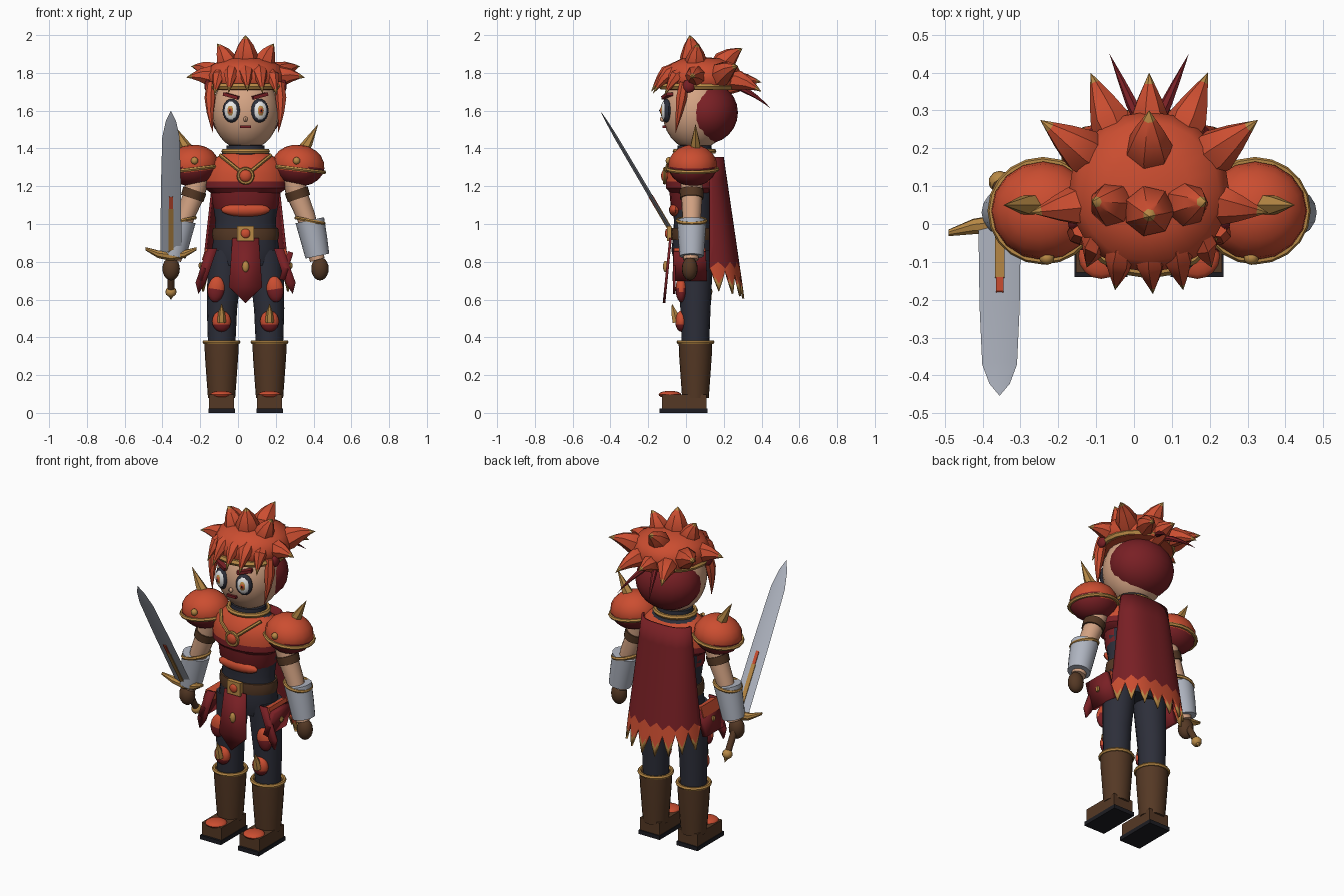
import bpy, bmesh, math
from mathutils import Vector, Matrix, Euler

if "Cube" in bpy.data.objects:
    bpy.data.objects.remove(bpy.data.objects["Cube"])

CX, CY = 0.04, 0.045          # body axis
OBJS = []


def material(name, *rgb):
    m = bpy.data.materials.new(name)
    m.use_nodes = True
    m.diffuse_color = (*rgb, 1)
    m.node_tree.nodes["Principled BSDF"].inputs["Base Color"].default_value = (*rgb, 1)
    return m


ORANGE = material("orange", .60, .075, .03)
RED = material("dark red", .19, .014, .018)
GOLD = material("gold", .48, .25, .06)
NAVY = material("dark cloth", .026, .028, .042)
BROWN = material("brown leather", .09, .04, .018)
SKIN = material("skin", .66, .37, .23)
SILVER = material("silver", .43, .46, .53)
WHITE = material("white", .85, .85, .85)
BLACK = material("black", .012, .012, .016)


def finish(name, bm, *mats):
    bmesh.ops.recalc_face_normals(bm, faces=bm.faces)
    me = bpy.data.meshes.new(name)
    bm.to_mesh(me)
    bm.free()
    for m in mats:
        me.materials.append(m)
    ob = bpy.data.objects.new(name, me)
    bpy.context.collection.objects.link(ob)
    OBJS.append(ob)
    return ob


def sweep(name, pts, radii, mat, tip=None, split=99, sides=16, flat=(1, 1)):
    """Rings along a path; segments from split on take the tip colour."""
    bm = bmesh.new()
    pts = [Vector(p) for p in pts]
    q = Vector((0, 0, 1)).rotation_difference((pts[-1] - pts[0]).normalized())
    rings = []
    for p, r in zip(pts, radii):
        r = max(r, 1e-5)
        angs = [math.tau * k / sides for k in range(sides)]
        rings.append([bm.verts.new(p + q @ Vector((r * flat[0] * math.cos(a), r * flat[1] * math.sin(a), 0)))
                      for a in angs])
    for i, (a, b) in enumerate(zip(rings, rings[1:])):
        for k in range(sides):
            j = (k + 1) % sides
            bm.faces.new((a[k], a[j], b[j], b[k])).material_index = int(i >= split)
    for ring, r, i in ((rings[0], radii[0], 0), (rings[-1], radii[-1], len(pts) - 2)):
        if r > 0:
            bm.faces.new(ring).material_index = int(i >= split)
    bmesh.ops.remove_doubles(bm, verts=bm.verts, dist=1e-4)
    return finish(name, bm, mat, tip or mat)


def lathe(name, profile, mat, tip=None, split=99, depth=.68, x=CX, y=CY, sides=20):
    return sweep(name, [(x, y, z) for r, z in profile], [r for r, z in profile], mat, tip, split, sides, (1, depth))


def ball(name, loc, size, mat, rot=(0, 0, 0), low=None, cut=0, seg=16):
    """Ellipsoid; faces under height cut take the low colour."""
    bm = bmesh.new()
    mt = Matrix.Translation(loc) @ Euler(rot).to_matrix().to_4x4() @ Matrix.Diagonal((*size, 1))
    bmesh.ops.create_uvsphere(bm, u_segments=seg, v_segments=seg * 5 // 8, radius=1, matrix=mt)
    for f in bm.faces:
        f.material_index = int(low is not None and f.calc_center_median().z < cut)
    return finish(name, bm, mat, low or mat)


def box(name, loc, size, mat, rot=(0, 0, 0)):
    bm = bmesh.new()
    mt = Matrix.Translation(loc) @ Euler(rot).to_matrix().to_4x4() @ Matrix.Diagonal((*size, 1))
    bmesh.ops.create_cube(bm, size=1, matrix=mt)
    return finish(name, bm, mat)


def hoop(name, loc, major, minor, mat=GOLD, depth=1.0, rot=(0, 0, 0), sides=20):
    bm = bmesh.new()
    mt = Matrix.Translation(loc) @ Euler(rot).to_matrix().to_4x4()
    rows = [[bm.verts.new(mt @ Vector(((major + minor * math.cos(b)) * math.cos(a),
             (major + minor * math.cos(b)) * math.sin(a) * depth, minor * math.sin(b))))
             for b in [math.tau * j / 6 for j in range(6)]] for a in [math.tau * i / sides for i in range(sides)]]
    for i in range(sides):
        for j in range(6):
            a, b, k = rows[i], rows[(i + 1) % sides], (j + 1) % 6
            bm.faces.new((a[j], b[j], b[k], a[k]))
    return finish(name, bm, mat)


def plate(name, outline, loc, rot, mat, trim=GOLD, thick=.014):
    """Trimmed flat panel drawn in local x and z."""
    bm = bmesh.new()
    f = bm.faces.new([bm.verts.new((x, 0, z)) for x, z in outline])
    if trim != mat:
        r = bmesh.ops.inset_region(bm, faces=[f], thickness=.011, use_even_offset=True)
        for e in r["faces"]:
            e.material_index = 1
    bmesh.ops.transform(bm, verts=bm.verts, matrix=Matrix.Translation(loc) @ Euler(rot).to_matrix().to_4x4())
    ob = finish(name, bm, mat, trim)
    s = ob.modifiers.new("thickness", "SOLIDIFY")
    s.thickness, s.offset = thick, 0
    return ob


def spike(name, base, tip, r, mat=ORANGE, end=GOLD, bend=(0, 0, 0), sides=7):
    a, b, m = Vector(base), Vector(tip), Vector(bend)
    ts = (0, .3, .6, .84, 1)
    path = [a.lerp(b, t) + m * 4 * t * (1 - t) for t in ts]
    return sweep(name, path, [r * k for k in (.85, 1, .62, .25, 0)], mat, end, 3, sides)


# Torso, armour and belt
lathe("torso", [(.15, .78), (.18, .86), (.165, .95), (.16, 1.02), (.175, 1.12), (.19, 1.25),
                (.17, 1.33), (.12, 1.38), (.085, 1.41), (.08, 1.45)], NAVY)
lathe("belly_armour", [(.145, 1.05), (.172, 1.09), (.185, 1.19)], RED, depth=.7, y=.04)
lathe("chest_armour", [(.185, 1.165), (.218, 1.19), (.218, 1.225), (.212, 1.27), (.19, 1.33), (.12, 1.375)],
      RED, ORANGE, 2, .67, y=.04)
ball("belly_plate", (CX, -.055, 1.075), (.13, .035, .037), ORANGE)
lathe("collar", [(.105, 1.36), (.1, 1.415), (.07, 1.42)], NAVY, depth=.9)
hoop("collar_ring", (CX, CY, 1.385), .115, .014, depth=.9)
hoop("chest_ring", (CX, -.113, 1.255), .038, .009, rot=(math.pi / 2, 0, 0))
ball("chest_gem", (CX, -.11, 1.255), (.034, .022, .034), ORANGE)
lathe("belt", [(.172, .915), (.178, .945), (.172, .98)], BROWN, depth=.7)
box("buckle", (CX, -.088, .95), (.09, .025, .08), GOLD)
ball("buckle_gem", (CX, -.1, .95), (.025, .012, .025), ORANGE)
plate("tabard", [(-.07, .0), (.07, .0), (.088, -.26), (0, -.345), (-.088, -.26)],
      (CX, -.082, .925), (-.1, 0, 0), RED)
ball("tabard_gem", (CX, -.108, .775), (.018, .014, .03), GOLD)

# Head, face and hair mass
ball("head", (CX, .05, 1.595), (.178, .175, .205), SKIN, seg=24)
ball("back_hair", (CX, .11, 1.59), (.19, .165, .165), RED, seg=20)
lathe("hair_cap", [(.19, 1.71), (.208, 1.75), (.212, 1.79), (.185, 1.84), (.11, 1.875), (0, 1.885)],
      ORANGE, depth=1, y=.085)
hoop("headband", (CX, .07, 1.728), .196, .018)
ball("nose", (CX, -.125, 1.555), (.012, .014, .014), SKIN, seg=8)
box("mouth", (CX, -.11, 1.515), (.06, .03, .014), RED)

# Hair spikes on the centre line
for b, t, r in (((.04, .04, 1.82), (.04, .02, 2.0), .068), ((.04, .16, 1.8), (.04, .3, 1.93), .065),
                ((.04, .22, 1.73), (.04, .4, 1.75), .055), ((.04, -.06, 1.82), (.05, -.185, 1.7), .042)):
    spike("hair_spike", b, t, r, bend=(0, 0, .02))

for s, side in ((-1, "right"), (1, "left")):
    def P(dx, y, z):
        return (CX + s * dx, y, z)

    # Mirrored hair: base, tip, radius
    for b, t, r in (((.08, .05, 1.8), (.15, .06, 1.955), .06), ((.13, .06, 1.76), (.315, .03, 1.775), .058),
                    ((.13, .16, 1.76), (.288, .275, 1.835), .062), ((.08, .22, 1.76), (.155, .4, 1.7), .055),
                    ((.07, -.05, 1.82), (.09, -.175, 1.69), .042), ((.13, -.02, 1.8), (.165, -.115, 1.68), .04)):
        spike(side + "_hair_spike", P(*b), P(*t), r, bend=(0, 0, .02))
    spike(side + "_side_lock", P(.18, -.01, 1.75), P(.172, -.055, 1.48), .03, end=ORANGE, bend=(s * .012, 0, 0))
    spike(side + "_band_tail", P(.02, .26, 1.73), P(.105, .45, 1.61), .016, RED, RED, (0, 0, .015))
    ball(side + "_band_gem", P(.2, .015, 1.73), (.018, .036, .036), RED, seg=8)

    # Eyes
    for part, w, h, d, m in (("rim", .049, .063, .026, NAVY), ("white", .044, .058, .030, WHITE),
                             ("iris", .030, .042, .034, GOLD), ("iris_core", .021, .030, .037, ORANGE),
                             ("pupil", .009, .014, .040, BLACK)):
        ball(side + "_eye_" + part, P(.074, -.104, 1.6), (w, d, h), m, (0, 0, s * .25))
    box(side + "_brow", P(.075, -.1, 1.678), (.085, .035, .018), RED, (0, -s * .25, s * .35))

    # Chest strap
    sweep(side + "_strap", [P(.03, -.108, 1.28), P(.085, -.094, 1.325), P(.135, -.03, 1.365)], [.01] * 3, GOLD, sides=6)

    # Shoulder armour
    ball(side + "_shoulder", P(.28, .035, 1.31), (.138, .13, .11), ORANGE, (0, s * .12, 0), RED, 1.285)
    hoop(side + "_shoulder_ring", P(.28, .035, 1.29), .137, .011, depth=.96, rot=(0, s * .12, 0))
    ball(side + "_shoulder_stud", P(.27, -.09, 1.335), (.02, .018, .02), GOLD, seg=10)
    sweep(side + "_shoulder_spike", [P(.29, .05, 1.37), P(.33, .05, 1.43), P(.385, .05, 1.53)],
          [.035, .026, 0], GOLD, sides=6)

    # Arm, bracer and hand
    sweep(side + "_arm", [P(.235, .03, 1.3), P(.275, .03, 1.15), P(.32, .03, 1.04), P(.38, .025, .81)],
          [.062, .056, .05, .04], SKIN)
    sweep(side + "_arm_band", [P(.268, .03, 1.18), P(.283, .03, 1.135)], [.064, .062], BROWN)
    sweep(side + "_bracer", [P(.34, .03, 1.02), P(.362, .03, .92), P(.38, .03, .83)], [.077, .071, .064], SILVER)
    hoop(side + "_bracer_ring", P(.341, .03, 1.018), .075, .01, rot=(0, s * .2, 0))
    ball(side + "_hand", P(.394, .02, .763), (.046, .042, .062), BROWN)

    # Leg, boot and foot
    sweep(side + "_leg", [P(.127, .05, .3), P(.125, .05, .55), P(.105, .05, .86)], [.07, .08, .095], NAVY)
    lathe(side + "_boot", [(.072, .08), (.078, .16), (.088, .3), (.091, .375)], BROWN, depth=.98, x=CX + s * .127, y=.05)
    hoop(side + "_boot_ring", P(.127, .05, .375), .09, .011)
    box(side + "_foot", P(.127, -.01, .058), (.132, .235, .08), BROWN)
    box(side + "_sole", P(.127, -.013, .012), (.14, .255, .024), BLACK)
    ball(side + "_toe_cap", P(.127, -.085, .097), (.06, .06, .02), ORANGE)

    # Knee and thigh guards
    ball(side + "_knee_guard", P(.127, -.025, .485), (.05, .032, .056), ORANGE, (0, 0, 0), RED, .475)
    sweep(side + "_knee_spike", [P(.127, -.05, .48), P(.127, -.062, .53), P(.127, -.075, .58)],
          [.024, .018, 0], GOLD, sides=6)
    ball(side + "_thigh_guard", P(.155, -.025, .655), (.046, .03, .07), ORANGE, (0, -s * .15, 0), RED, .65)

    # Hip skirt panels
    panel = [(-.085, .07), (.085, .07), (.092, -.085), (-.092, -.085)]
    plate(side + "_hip_panel", panel, P(.218, .02, .785), (s * .3, 0, s * math.pi / 2), RED, thick=.03)
    box(side + "_hip_top", P(.2, .02, .835), (.045, .165, .065), ORANGE, (0, -s * .3, 0))
    ball(side + "_hip_stud", P(.238, .02, .78), (.012, .014, .018), GOLD, seg=8)
    plate(side + "_front_flap", [(s * x, z) for x, z in ((.15, .87), (.2, .87), (.265, .69), (.25, .63), (.215, .68))],
          (CX, -.062, 0), (0, 0, 0), RED)

# Cape with a ragged, coloured hem
bm = bmesh.new()
cols, rows = 32, 7
grid = []
for j in range(rows + 1):
    row = []
    for i in range(cols + 1):
        u = 2 * i / cols - 1
        tooth = abs(i % 4 - 2) / 2
        low = .60 + .12 * tooth + .05 * abs(u)
        band = .80 - .035 * tooth
        z = 1.355 + (band - 1.355) * j / 5 if j < 6 else band + (low - band) * (.75 if j == 6 else 1)
        v = (1.355 - z) / .75
        row.append(bm.verts.new((CX + math.sin(u * 1.4) * (.165 + .085 * v),
                                 .2 + .11 * v - (.075 + .11 * v) * abs(u) ** 2.5, z)))
    grid.append(row)
for j in range(rows):
    for i in range(cols):
        f = bm.faces.new((grid[j][i], grid[j][i + 1], grid[j + 1][i + 1], grid[j + 1][i]))
        f.material_index = 0 if j < 5 else (2 if j == 6 and i % 4 in (1, 2) else 1)
cape = finish("cape", bm, RED, ORANGE, GOLD)
cape.modifiers.new("thickness", "SOLIDIFY").thickness = .012

# Sword, built upright and tilted forward in the right hand
tilt = Matrix.Translation((-.355, .035, .77)) @ Matrix.Rotation(math.radians(30.5), 4, "X")
sword = [
    sweep("sword_blade", [(0, 0, .08), (0, 0, .5), (0, 0, .8), (0, 0, .9), (0, 0, .963)],
          [.056, .053, .046, .027, 0], SILVER, sides=4, flat=(1, .2)),
    box("blade_inlay", (0, 0, .23), (.025, .025, .27), GOLD),
    box("blade_inlay_tip", (0, 0, .4), (.02, .025, .08), ORANGE),
    sweep("sword_guard", [(-.135, 0, .115), (-.07, 0, .082), (0, 0, .07), (.07, 0, .082), (.135, 0, .115)],
          [.009, .021, .027, .021, .009], GOLD, sides=8),
    sweep("sword_grip", [(0, 0, -.14), (0, 0, .07)], [.018, .02], BROWN, sides=10),
    ball("sword_pommel", (0, 0, -.15), (.03, .03, .028), GOLD, seg=10),
    sweep("pommel_tip", [(0, 0, -.165), (0, 0, -.2)], [.018, 0], GOLD, sides=8),
]
for ob in sword:
    ob.matrix_world = tilt

# Smooth shading with crisp edges
bpy.ops.object.select_all(action="DESELECT")
for ob in OBJS:
    ob.select_set(True)
bpy.context.view_layer.objects.active = OBJS[0]
bpy.ops.object.shade_smooth_by_angle(angle=math.radians(38))
